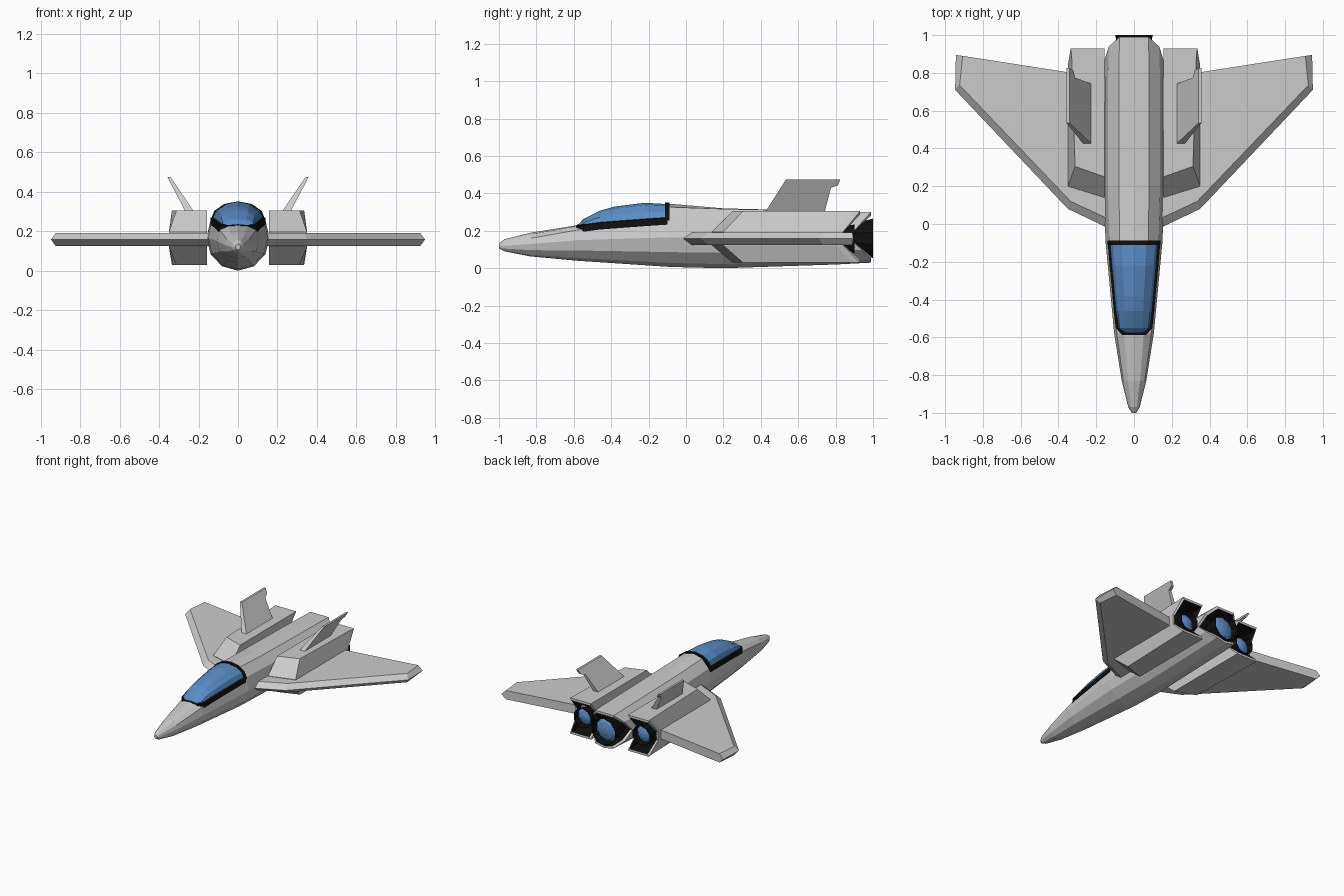
import bpy, bmesh, math

if "Cube" in bpy.data.objects:
    bpy.data.objects.remove(bpy.data.objects["Cube"])


def material(name, rgb):
    m = bpy.data.materials.new(name)
    m.diffuse_color = (*rgb, 1)
    m.use_nodes = True
    m.node_tree.nodes["Principled BSDF"].inputs["Base Color"].default_value = m.diffuse_color
    return m


BLUE = material("blue_glass", (0.10, 0.27, 0.58))
BLACK = material("black_trim", (0.005, 0.005, 0.005))


def loft(name, rings, mat=None, mirror=False, start=True, end=True, closed=True, split=None):
    """Skin equal-length rings; start/end close the ends (split = cap faces by index)."""
    bm = bmesh.new()
    vs = [[bm.verts.new(p) for p in r] for r in rings]
    n = len(rings[0])
    for a, b in zip(vs, vs[1:]):
        for i in range(n if closed else n - 1):
            j = (i + 1) % n
            bm.faces.new((a[i], a[j], b[j], b[i]))
    for use, ring in ((start, vs[0]), (end, vs[-1])):
        if use:
            for f in split or [range(n)]:
                bm.faces.new([ring[i] for i in f])
    bmesh.ops.remove_doubles(bm, verts=bm.verts, dist=1e-5)
    bmesh.ops.recalc_face_normals(bm, faces=bm.faces)
    me = bpy.data.meshes.new(name)
    bm.to_mesh(me)
    bm.free()
    ob = bpy.data.objects.new(name, me)
    bpy.context.collection.objects.link(ob)
    if mat:
        me.materials.append(mat)
    if mirror:
        ob.modifiers.new("Mirror", 'MIRROR').use_mirror_merge = False
    return ob


def scaled(ring, s, cx, cz, y=None):
    return [(cx + (p[0] - cx) * s, p[1] if y is None else y, cz + (p[2] - cz) * s) for p in ring]


# Fuselage: 12-sided sections, f1/f2 set how square the upper half is
def section(y, w, mid, top, bot, f1=0.5, f2=0.866, notch=0):
    ring = []
    up = [0, f1, f2, 1, f2, f1, 0]
    for i in range(12):
        a = math.radians(30 * i)
        h = up[i] if i <= 6 else math.sin(a)
        z = mid + h * ((top - mid) if h > 0 else (mid - bot))
        ring.append((w * math.cos(a), y + notch * min(1, abs(math.sin(a)) / 0.866), z))
    return ring


body = [section(*s) for s in (
    (-1.0, .012, .12, .135, .105),
    (-.97, .030, .12, .155, .090),
    (-.83, .065, .13, .190, .063),
    (-.58, .105, .15, .230, .040, .68, .95),
    (-.10, .150, .165, .262, .008, .9, 1),
    (-.09, .151, .165, .345, .007, .55, .9),
    (.20, .160, .165, .320, .0, .6, .98),
    (.80, .158, .165, .305, .02, .6, 1),
    (.87, .155, .165, .300, .03, .6, 1, .12))]
lip = scaled(body[-1], .87, 0, .165)
loft("fuselage", body + [lip], end=False)
loft("fuselage_tail_recess", [lip, scaled(lip, .9, 0, .165, .84)], BLACK, start=False)

# Canopy glass: y, half width, sill height, top height
stations = [(-.575, .055, .222, .235), (-.55, .088, .225, .262), (-.46, .098, .237, .308),
            (-.38, .105, .243, .330), (-.22, .120, .255, .350), (-.10, .130, .263, .343)]


def arch(y, w, sill, top):
    return [(w * math.cos(math.pi * i / 6), y, sill + (top - sill) * math.sin(math.pi * i / 6))
            for i in range(7)]


loft("canopy_glass", [arch(*s) for s in stations], BLUE)

# Canopy frame: rear hoop and sill rails
loft("canopy_hoop", [arch(-.112, .139, .255, .351), arch(-.088, .139, .255, .351)], BLACK)
rails = [((0, -.575), (0, -.588), .224)]
for k, (y, w, s, t) in enumerate(stations):
    rails.append(((w - .012, y + (.012 if k == 0 else 0)), (w + .009, y - (.012 if k == 0 else 0)), s))
loft("canopy_rail", [[(*i, s - .03), (*o, s - .03), (*o, s + .005), (*i, s + .012)]
                     for i, o, s in rails], BLACK, mirror=True)

# Wings: slab with chamfered leading edge and tip
edge = [(.12, -.03), (.35, .08), (.947, .71), (.943, .895), (.36, .805), (.12, .77)]
face = [(.12, .02), (.335, .12), (.923, .735), (.907, .89), (.36, .805), (.12, .77)]
loft("wing", [[(x, y, z) for x, y in o] for o, z in ((face, .124), (edge, .158), (face, .192))],
     mirror=True)


# Engine nacelles: eight-point section with swept wedge intake and notched tail
def nacelle(xt, y_top_in, y_top_out, y_in, y_out):
    half = [(.157, y_top_in, .305), (xt, y_top_out, .305), (.35, y_out, .195)]
    low = [(.35, y_out, .122), (xt, y_top_out, .03), (.157, y_top_in, .03)]
    return half + low + [(.157, y_in, .122), (.157, y_in, .195)]


pod = [nacelle(.312, .25, .305, .14, .20), nacelle(.33, .89, .89, .80, .80),
       nacelle(.335, .93, .93, .84, .84)]
pod_lip = scaled(pod[-1], .87, .25, .163)
quads = [(0, 1, 2, 7), (7, 2, 3, 6), (6, 3, 4, 5)]
loft("engine_nacelle", pod + [pod_lip], mirror=True, end=False, split=quads)
loft("nacelle_tail_recess", [pod_lip, scaled(pod_lip, .92, .25, .163, .78)], BLACK,
     mirror=True, start=False)


# Exhaust nozzles: flared black bell with a blue faceted core
def circle(cx, y, cz, r, n=10):
    return [(cx + r * math.cos(2 * math.pi * (i + .5) / n), y,
             cz + r * math.sin(2 * math.pi * (i + .5) / n)) for i in range(n)]


def nozzle(name, cx, cz, y0, y1, r, mirror):
    loft(name + "_bell", [circle(cx, y, cz, k * r) for y, k in
                          ((y0, .7), (y1 - .03, .93), (y1, 1), (y1, .95), (y1 - .05, .85))],
         BLACK, mirror)
    loft(name + "_core", [circle(cx, y, cz, k * r) for y, k in
                          ((y1 - .045, .87), (y1 - .025, .6), (y1 - .015, .2))], BLUE, mirror)


nozzle("main_nozzle", 0, .16, .84, 1.0, .105, False)
nozzle("side_nozzle", .25, .157, .78, .90, .077, True)

# Tail fins: canted outward, tapering in thickness
outline = [(.42, .295), (.535, .475), (.825, .475), (.812, .443), (.775, .43), (.74, .295)]


def fin_side(side):
    ring = []
    for y, z in outline:
        t = (z - .295) / .18
        ring.append((.242 + .108 * t + side * (.022 - .014 * t), y, z))
    return ring


loft("tail_fin", [fin_side(-1), fin_side(1)], mirror=True)
